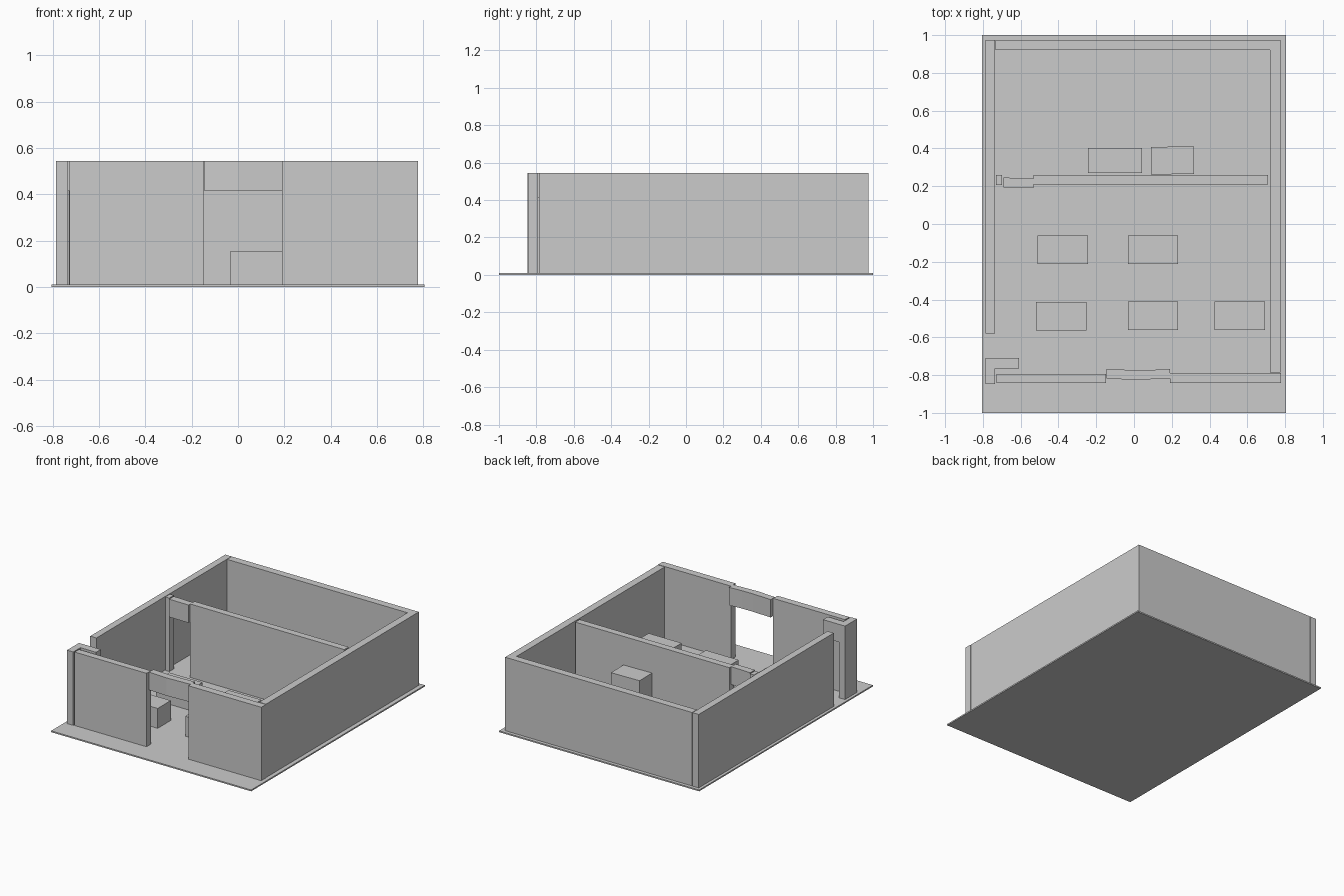
import bpy, bmesh

if "Cube" in bpy.data.objects:
    bpy.data.objects.remove(bpy.data.objects["Cube"])

FLOOR, TOP, HEAD = 0.01, 0.545, 0.415   # floor surface, wall top, door head


def prism(name, outline, z0, z1):
    """Extrude a flat counter-clockwise outline from z0 to z1."""
    bm = bmesh.new()
    face = bm.faces.new([bm.verts.new((x, y, z0)) for x, y in outline])
    ext = bmesh.ops.extrude_face_region(bm, geom=[face])
    verts = [g for g in ext["geom"] if isinstance(g, bmesh.types.BMVert)]
    bmesh.ops.translate(bm, verts=verts, vec=(0, 0, z1 - z0))
    bmesh.ops.recalc_face_normals(bm, faces=bm.faces)
    mesh = bpy.data.meshes.new(name)
    bm.to_mesh(mesh)
    bm.free()
    obj = bpy.data.objects.new(name, mesh)
    bpy.context.collection.objects.link(obj)
    return obj


def box(name, x0, x1, y0, y1, z0=FLOOR, z1=TOP):
    return prism(name, [(x0, y0), (x1, y0), (x1, y1), (x0, y1)], z0, z1)


# Floor slab
box("floor", -0.806, 0.806, -1, 1, 0, FLOOR)

# Outer walls
box("left_wall", -0.785, -0.735, -0.58, 0.975)
box("back_wall", -0.732, 0.775, 0.921, 0.975)
box("right_wall", 0.721, 0.775, -0.785, 0.921)
box("front_wall_left", -0.727, -0.147, -0.843, -0.793)
box("front_wall_right", 0.19, 0.778, -0.843, -0.79)

# Front left corner post and the short header beside the side doorway
box("corner_post", -0.785, -0.735, -0.847, -0.71)
box("side_header", -0.735, -0.608, -0.765, -0.71, HEAD, TOP)

# Front door header: two panels meeting in a very shallow V
prism("front_header", [(-0.145, -0.817), (0.0, -0.826), (0.19, -0.817),
                       (0.19, -0.767), (0.09, -0.773), (0.0, -0.774),
                       (-0.145, -0.767)], HEAD, TOP)

# Inner partition with doorway
box("partition", -0.532, 0.71, 0.21, 0.26)
box("partition_stub", -0.73, -0.698, 0.206, 0.26)
prism("partition_header", [(-0.69, 0.192), (-0.532, 0.19), (-0.532, 0.24),
                           (-0.69, 0.246)], HEAD, TOP)

# Low tables
tables = [(-0.51, -0.243, -0.213, -0.062), (-0.033, 0.232, -0.213, -0.062),
          (-0.518, -0.252, -0.565, -0.414), (-0.033, 0.232, -0.56, -0.41),
          (0.427, 0.693, -0.56, -0.41), (-0.243, 0.042, 0.27, 0.402)]
for i, t in enumerate(tables):
    box(f"table_{i + 1}", *t, FLOOR, 0.155)

# Tall cabinet in the back room, set slightly askew
prism("tall_cabinet", [(0.091, 0.261), (0.318, 0.266), (0.316, 0.412),
                       (0.089, 0.407)], FLOOR, 0.34)
